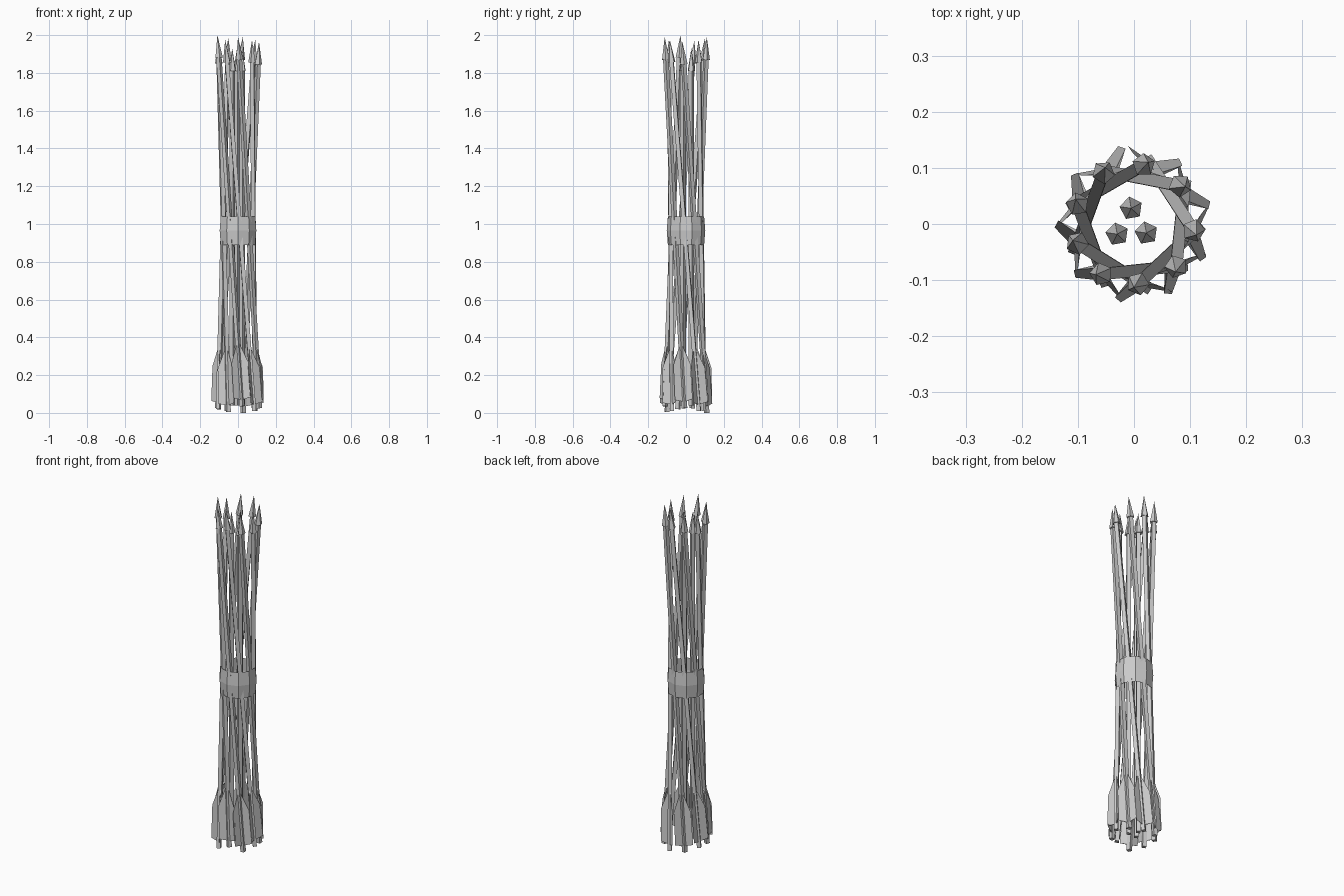
import bpy, bmesh
from math import pi, cos, sin, radians
from mathutils import Vector, Matrix

if "Cube" in bpy.data.objects:
    bpy.data.objects.remove(bpy.data.objects["Cube"])


def lathe(bm, profile, sides, matrix, cap=True):
    """Sweep (radius, height) pairs around local z; radius 0 makes a point."""
    rings = []
    for r, h in profile:
        n = sides if r > 0 else 1
        rings.append([bm.verts.new(matrix @ Vector((r * cos(2 * pi * i / sides),
                                                    r * sin(2 * pi * i / sides), h)))
                      for i in range(n)])
    for a, b in zip(rings, rings[1:]):
        for i in range(sides):
            j = (i + 1) % sides
            if len(b) == 1:
                bm.faces.new((a[i], a[j], b[0]))
            else:
                bm.faces.new((a[i], a[j], b[j], b[i]))
    if cap:
        bm.faces.new(rings[0][::-1])


def vane(bm, angle, matrix):
    """One thin feather, wedge-shaped: thicker at the shaft, sharp outside."""
    outline = [(0.006, 0.035), (0.052, 0.045), (0.05, 0.23), (0.006, 0.34)]
    m = matrix @ Matrix.Rotation(angle, 4, 'Z')
    inner = [[bm.verts.new(m @ Vector((outline[k][0], s * 0.003, outline[k][1])))
              for k in (0, 3)] for s in (-1, 1)]
    o1, o2 = [bm.verts.new(m @ Vector((outline[k][0], 0, outline[k][1]))) for k in (1, 2)]
    (a0, a3), (b0, b3) = inner
    bm.faces.new((a0, o1, o2, a3))
    bm.faces.new((b3, o2, o1, b0))
    bm.faces.new((a0, b0, o1))
    bm.faces.new((a3, o2, b3))


def finish(bm, name):
    mesh = bpy.data.meshes.new(name)
    bm.to_mesh(mesh)
    bm.free()
    obj = bpy.data.objects.new(name, mesh)
    bpy.context.collection.objects.link(obj)


def arrow(name, base, tip, out_angle, feathers=True):
    axis = tip - base
    length = axis.length
    m = Matrix.Translation(base) @ Vector((0, 0, 1)).rotation_difference(axis).to_matrix().to_4x4() \
        @ Matrix.Rotation(out_angle, 4, 'Z')
    bm = bmesh.new()
    # shaft
    lathe(bm, [(0.015, 0), (0.015, length - 0.11)], 4, m)
    # pyramid head
    lathe(bm, [(0.021, length - 0.12), (0, length)], 5, m)
    # pair of feathers splayed outwards
    if feathers:
        for side in (-1, 1):
            vane(bm, side * radians(65), m)
    finish(bm, name)


# outer ring of leaning arrows, twisted around the bundle: tip angle and height
R = 0.113
tips = [(77, 1.99), (36, 1.975), (-10, 1.965), (-49, 1.975), (-90, 1.99),
        (-127, 1.975), (-165, 2.0), (157, 1.97), (117, 1.985)]
for i, (angle, top) in enumerate(tips):
    a = radians(angle)
    b = a + radians(86)
    arrow(f"outer_arrow_{i + 1}",
          Vector((R * cos(b), R * sin(b), top - 1.965)),
          Vector((R * cos(a), R * sin(a), top)), b)

# three upright arrows in the middle
for i, (x, y) in enumerate([(-0.005, 0.028), (-0.03, -0.018), (0.022, -0.016)]):
    arrow(f"inner_arrow_{i + 1}", Vector((x, y, 0.04)), Vector((x, y, 1.93)),
          radians(100), feathers=False)

# binding band around the waist
bm = bmesh.new()
lathe(bm, [(0.096, 0.89), (0.102, 0.965), (0.096, 1.04)], 10,
      Matrix.Rotation(radians(18), 4, 'Z'), cap=False)
finish(bm, "binding_band")
